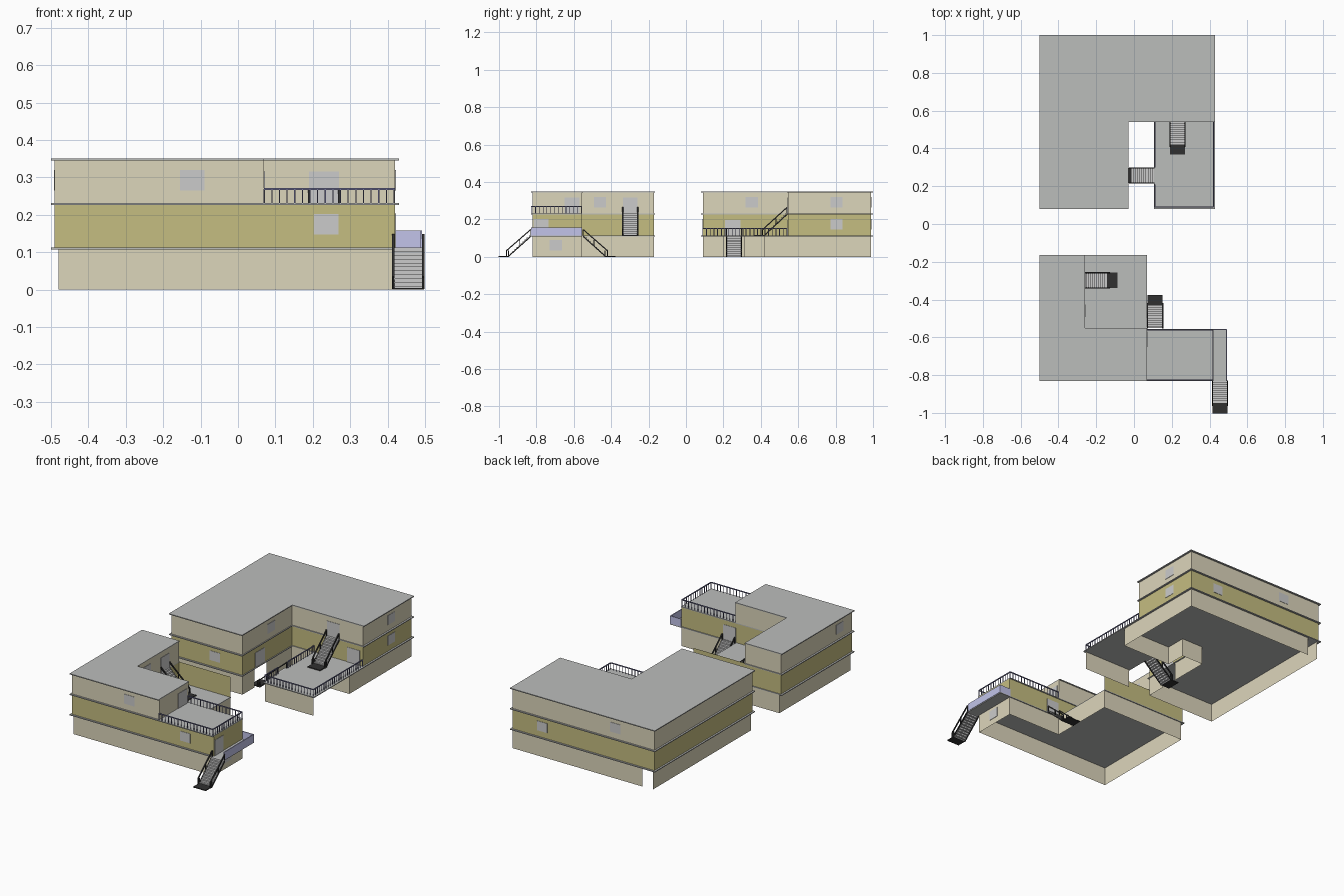
import bpy, bmesh, math
from mathutils import Vector, Matrix

if "Cube" in bpy.data.objects:
    bpy.data.objects.remove(bpy.data.objects["Cube"])


def mat(name, r, g, b):
    m = bpy.data.materials.new(name)
    m.diffuse_color = (r, g, b, 1)
    m.use_nodes = True
    m.node_tree.nodes["Principled BSDF"].inputs["Base Color"].default_value = m.diffuse_color
    return m


TAN = mat("tan_wall", .72, .67, .50)
OLIVE = mat("olive_wall", .56, .51, .22)
GREY = mat("slab_grey", .50, .51, .50)
PANE = mat("pane_grey", .60, .60, .58)
STEP = mat("step_grey", .70, .70, .70)
BLACK = mat("black_metal", .03, .03, .03)
NAVY = mat("navy_rail", .18, .18, .34)
BLUE = mat("blue_parapet", .54, .55, .82)
Z1, Z2, Z3 = .113, .231, .35      # floor and roof levels


def finish(name, bm, m):
    me = bpy.data.meshes.new(name)
    bm.to_mesh(me)
    bm.free()
    me.materials.append(m)
    ob = bpy.data.objects.new(name, me)
    bpy.context.collection.objects.link(ob)
    return ob


def add_box(bm, lo, hi):
    lo, hi = Vector(lo), Vector(hi)
    bmesh.ops.create_cube(bm, size=1, matrix=Matrix.Translation((lo + hi) / 2) @ Matrix.Diagonal((hi - lo).to_4d()))


def add_beam(bm, a, b, t):
    a, b = Vector(a), Vector(b)
    rot = (b - a).to_track_quat('Z', 'Y').to_matrix().to_4x4()
    bmesh.ops.create_cube(bm, size=1, matrix=Matrix.Translation((a + b) / 2) @ rot @ Matrix.Diagonal((t, t, (b - a).length, 1)))


def box(name, lo, hi, m):
    bm = bmesh.new()
    add_box(bm, lo, hi)
    return finish(name, bm, m)


def slab(name, pts, z, t=.005):
    bm = bmesh.new()
    f = bm.faces.new([bm.verts.new((x, y, z - t)) for x, y in pts])
    r = bmesh.ops.extrude_face_region(bm, geom=[f])
    bmesh.ops.translate(bm, vec=(0, 0, t), verts=[v for v in r['geom'] if isinstance(v, bmesh.types.BMVert)])
    bmesh.ops.recalc_face_normals(bm, faces=bm.faces)
    return finish(name, bm, GREY)


def wall(name, pts, z0, z1, m, closed=False):
    bm = bmesh.new()
    lo = [bm.verts.new((x, y, z0)) for x, y in pts]
    hi = [bm.verts.new((x, y, z1)) for x, y in pts]
    n = len(pts)
    for i in range(n if closed else n - 1):
        j = (i + 1) % n
        bm.faces.new((lo[i], lo[j], hi[j], hi[i]))
    return finish(name, bm, m)


def pane(name, axis, pos, centre, z, w=.066, h=.055):
    # thin window or door plate standing on a wall normal to the axis
    d, e = w / 2, .002
    if axis == 'x':
        box(name, (pos - e, centre - d, z), (pos + e, centre + d, z + h), PANE)
    else:
        box(name, (centre - d, pos - e, z), (centre + d, pos + e, z + h), PANE)


def railing(name, pts, z, h=.038, gap=.02):
    bm = bmesh.new()
    for (ax, ay), (bx, by) in zip(pts, pts[1:]):
        a, b = Vector((ax, ay, z)), Vector((bx, by, z))
        up = Vector((0, 0, h))
        add_beam(bm, a + up, b + up, .005)
        n = max(1, round((b - a).length / gap))
        for i in range(n + 1):
            p = a.lerp(b, i / n)
            add_beam(bm, p, p + up, .003)
    finish(name, bm, NAVY)


def stair(name, x, y, z, angle, rise=.113, run=.118, w=.08, foot=.055, n=11):
    # runs down along local +x from the top edge centre (x, y, z)
    place = Matrix.Translation((x, y, z)) @ Matrix.Rotation(math.radians(angle), 4, 'Z')
    bm = bmesh.new()
    for i in range(n):
        x0, zt = run * i / n, -rise * i / n
        add_box(bm, (x0, -w / 2, zt - .004), (x0 + run / n, w / 2, zt))
        add_box(bm, (x0 + run / n - .001, -w / 2, zt - rise / n), (x0 + run / n, w / 2, zt))
    finish(name + "_treads", bm, STEP).matrix_world = place
    bm = bmesh.new()
    add_box(bm, (run, -w / 2, -rise), (run + foot, w / 2, -rise + .005))
    for s in (-w / 2, w / 2):
        add_beam(bm, (0, s, -.004), (run, s, -rise + .004), .006)
        add_beam(bm, (0, s, .033), (run + .012, s, -rise + .033), .006)
        for k in (0, .5, 1):
            add_beam(bm, (run * k, s, -rise * k), (run * k, s, -rise * k + .034), .005)
        add_beam(bm, (run + .012, s, -rise), (run + .012, s, -rise + .033), .005)
    finish(name + "_frame", bm, BLACK).matrix_world = place


# ---------- back building ----------
roof_b = [(-.5, .08), (-.03, .08), (-.03, .54), (.43, .54), (.43, 1), (-.5, 1)]
body_b = [(-.49, .09), (-.035, .09), (-.035, .545), (.42, .545), (.42, .99), (-.49, .99)]
slab("back_roof", roof_b, Z3)
slab("back_upper_floor", roof_b, Z2)
slab("back_lower_floor", roof_b, Z1)
slab("back_terrace", [(.105, .08), (.43, .08), (.43, .54), (.105, .54)], Z1)
wall("back_top_walls", body_b, Z2, Z3 - .002, TAN, True)
wall("back_middle_walls", body_b, Z1, Z2 - .002, OLIVE, True)
wall("back_ground_walls", [(-.035, .31), (-.035, .54), (.105, .54), (.105, .42), (.42, .42), (.42, .99), (-.415, .99)],
     0, Z1 - .002, TAN)
wall("back_ground_side_walls", [(-.48, .99), (-.48, .09), (-.035, .09), (-.035, .2)], 0, Z1 - .002, TAN)
wall("terrace_support_wall", [(.11, .09), (.42, .09)], 0, Z1 - .002, TAN)
railing("back_terrace_rail", [(.11, .3), (.11, .54)], Z1)
railing("back_terrace_front_rail", [(.11, .21), (.11, .09), (.42, .09), (.42, .54)], Z1)
stair("terrace_to_top_stair", .23, .54, Z2, -90, rise=Z2 - Z1)
stair("ground_to_terrace_stair", .105, .257, Z1, 180)
pane("back_right_top_window", 'x', .42, .805, .265)
pane("back_right_middle_window", 'x', .42, .805, .147)
pane("back_court_top_window", 'x', -.035, .352, .265)
pane("back_court_door", 'x', -.035, .25, Z1, .085, .085)
pane("back_top_door", 'y', .545, .23, Z2, .08, .085)
pane("back_middle_door", 'y', .545, .36, Z1, .08, .085)
pane("back_front_window", 'y', .09, -.21, .147)
pane("back_rear_middle_window", 'y', .99, .23, .147)
pane("back_rear_top_window", 'y', .99, -.24, .265)

# ---------- front building ----------
slab("front_roof", [(-.5, -.83), (.07, -.83), (.07, -.55), (-.26, -.55), (-.26, -.165), (-.5, -.165)], Z3)
slab("front_upper_floor", [(-.5, -.83), (.42, -.83), (.42, -.555), (-.26, -.555), (-.26, -.165), (-.5, -.165)], Z2)
slab("front_lower_floor", [(-.5, -.83), (.49, -.83), (.49, -.555), (.07, -.555), (.07, -.165), (-.5, -.165)], Z1)
wall("front_top_walls", [(-.49, -.82), (.07, -.82), (.07, -.555), (-.26, -.555), (-.26, -.17), (-.49, -.17)],
     Z2, Z3 - .002, TAN, True)
wall("front_middle_walls", [(-.49, -.82), (.42, -.82), (.42, -.56), (-.26, -.56), (-.26, -.17), (-.49, -.17)],
     Z1, Z2 - .002, OLIVE, True)
wall("front_court_wall", [(-.26, -.17), (.07, -.17)], Z1, Z2, OLIVE)
wall("front_ground_walls", [(-.48, -.82), (.42, -.82), (.42, -.56), (.07, -.56), (.07, -.17), (-.48, -.17)],
     0, Z1 - .002, TAN, True)
railing("front_roof_terrace_rail", [(.07, -.825), (.417, -.825), (.417, -.56), (.07, -.56)], Z2)
# blue balcony with solid parapets
box("balcony_side_parapet", (.487, -.83, Z1), (.492, -.555, .158), BLUE)
box("balcony_end_parapet", (.42, -.56, Z1), (.49, -.555, .158), BLUE)
stair("balcony_stair", .455, -.83, Z1, -90)
stair("side_entry_stair", .112, -.55, Z1, 90)
stair("court_stair", -.26, -.298, Z2, 0, rise=Z2 - Z1)
pane("front_top_window", 'y', -.82, -.122, .265)
pane("front_middle_window", 'y', -.82, .236, .147)
pane("front_ground_window", 'x', .42, -.697, .035)
pane("balcony_door", 'x', .42, -.775, Z1, .08, .09)
pane("court_top_window", 'x', -.26, -.46, .265)
pane("court_top_door", 'x', -.26, -.298, Z2, .08, .085)
pane("roof_terrace_door", 'x', .07, -.61, Z2, .08, .085)
pane("side_entry_door", 'y', -.56, .112, Z1, .08, .085)
pane("front_left_window", 'x', -.49, -.71, .265)
